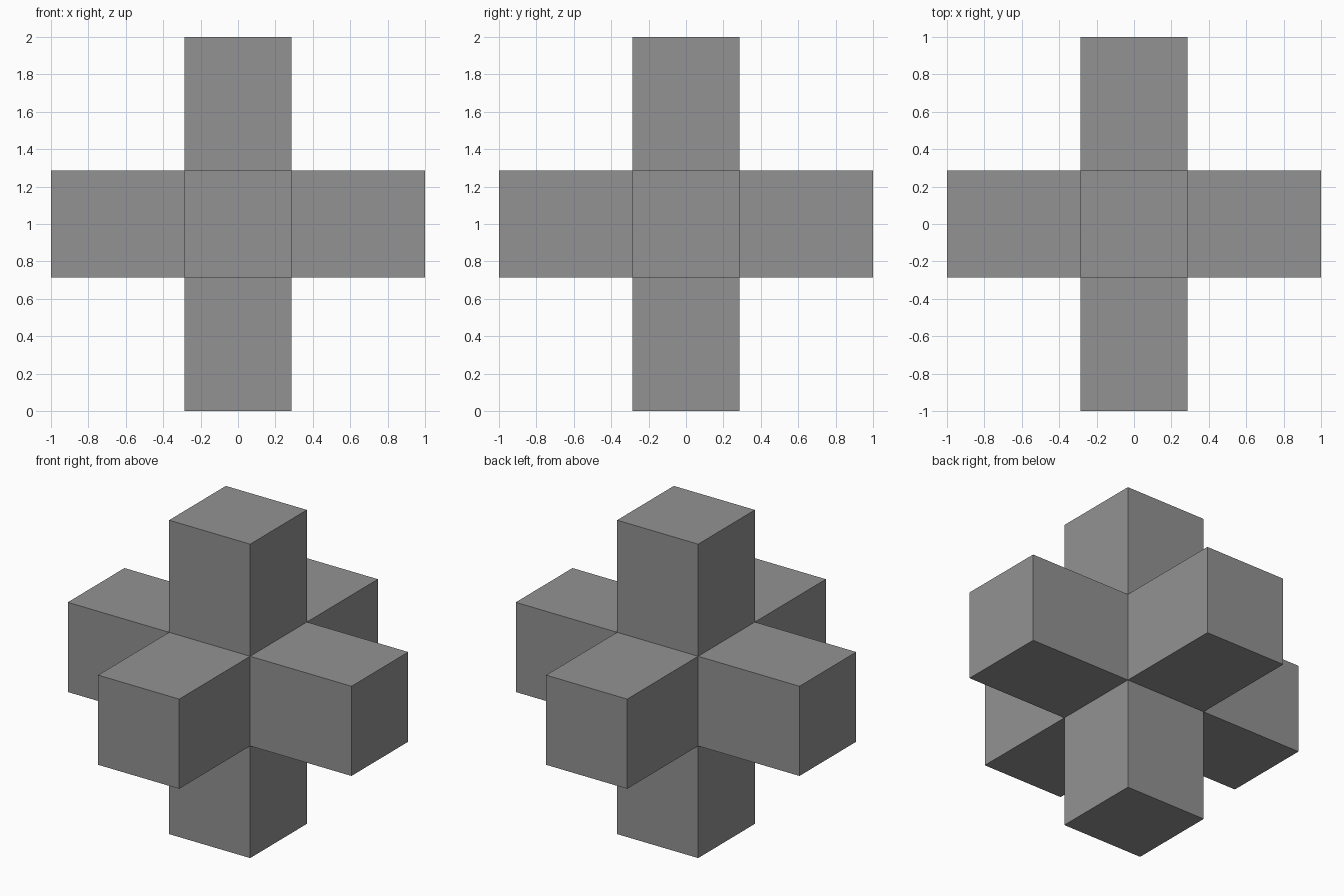
import bpy
import bmesh
from mathutils import Matrix

if "Cube" in bpy.data.objects:
    bpy.data.objects.remove(bpy.data.objects["Cube"])

HALF = 2 / 7          # half thickness of every arm
ARM = 1 - HALF        # arm length beyond the core

# Central cube core
bm = bmesh.new()
bmesh.ops.create_cube(bm, size=2 * HALF, matrix=Matrix.Translation((0, 0, 1)))

# Six square arms, one pulled out of each face of the core
core_faces = list(bm.faces)
directions = [f.normal.copy() for f in core_faces]
arms = bmesh.ops.extrude_discrete_faces(bm, faces=core_faces)["faces"]
for face, direction in zip(arms, directions):
    bmesh.ops.translate(bm, verts=face.verts, vec=direction * ARM)

bmesh.ops.remove_doubles(bm, verts=bm.verts, dist=1e-5)
bmesh.ops.recalc_face_normals(bm, faces=bm.faces)

mesh = bpy.data.meshes.new("six_arm_cross")
bm.to_mesh(mesh)
bm.free()
bpy.context.collection.objects.link(bpy.data.objects.new("six_arm_cross", mesh))

# Dark grey surface
grey = bpy.data.materials.new("dark_grey")
grey.diffuse_color = (0.29, 0.29, 0.29, 1)
grey.use_nodes = True
grey.node_tree.nodes["Principled BSDF"].inputs["Base Color"].default_value = grey.diffuse_color
mesh.materials.append(grey)
